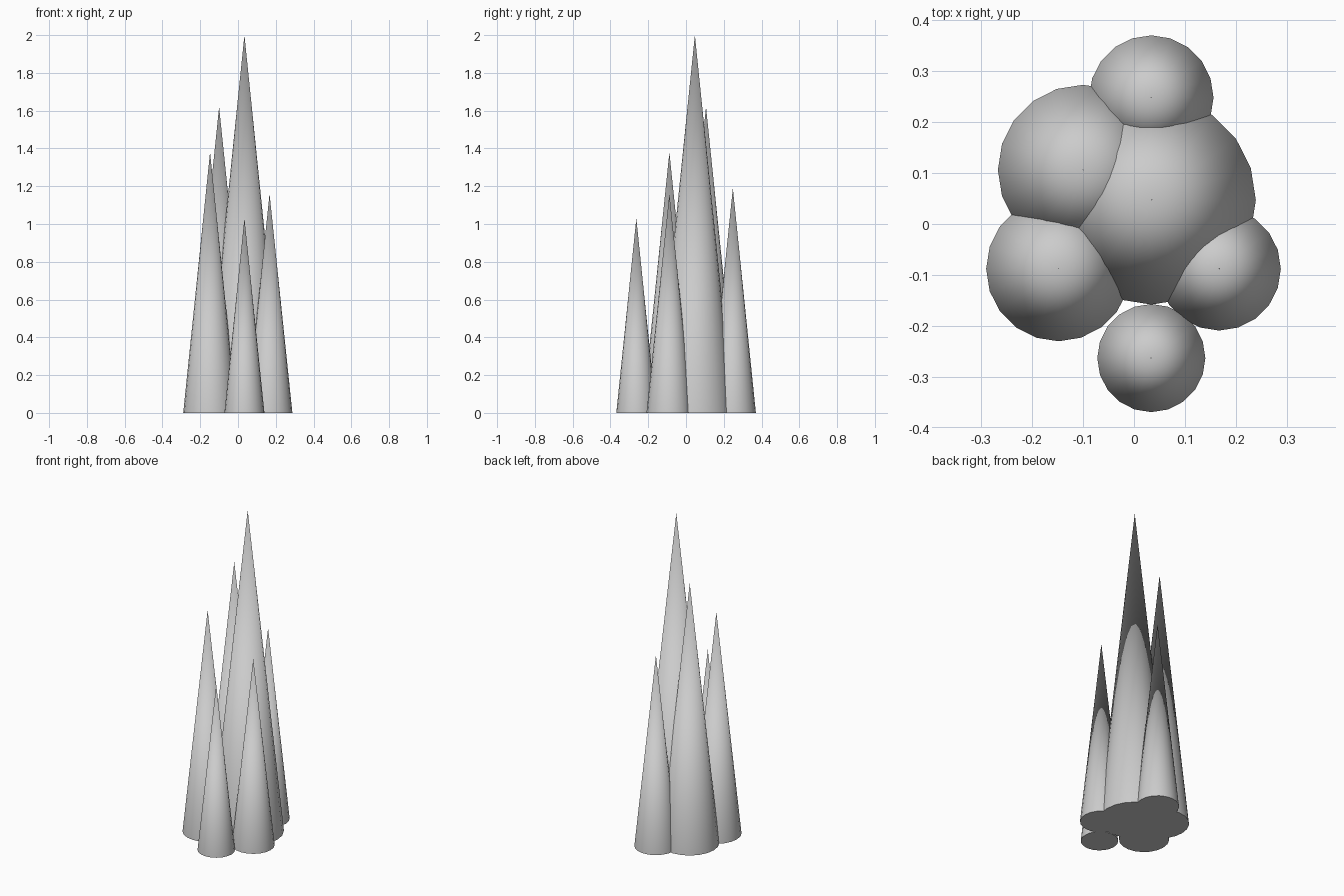
import bpy
import math

if "Cube" in bpy.data.objects:
    bpy.data.objects.remove(bpy.data.objects["Cube"])

# name: x, y, base radius, height
SPIRES = {
    "main_spire": (0.034, 0.047, 0.205, 2.00),
    "back_left_spire": (-0.100, 0.106, 0.167, 1.62),
    "front_left_spire": (-0.148, -0.088, 0.142, 1.38),
    "right_spire": (0.167, -0.088, 0.121, 1.16),
    "front_spire": (0.034, -0.263, 0.106, 1.03),
    "back_spire": (0.034, 0.248, 0.122, 1.19),
}


def spire(name, x, y, radius, height):
    bpy.ops.mesh.primitive_cone_add(
        vertices=20, radius1=radius, radius2=0, depth=height,
        end_fill_type='NGON', location=(x, y, height / 2))
    obj = bpy.context.object
    obj.name = name
    # smooth sides, crisp base rim
    bpy.ops.object.shade_smooth_by_angle(angle=math.radians(30))
    return obj


# cluster of overlapping spires standing on the ground
for name, dims in SPIRES.items():
    spire(name, *dims)
